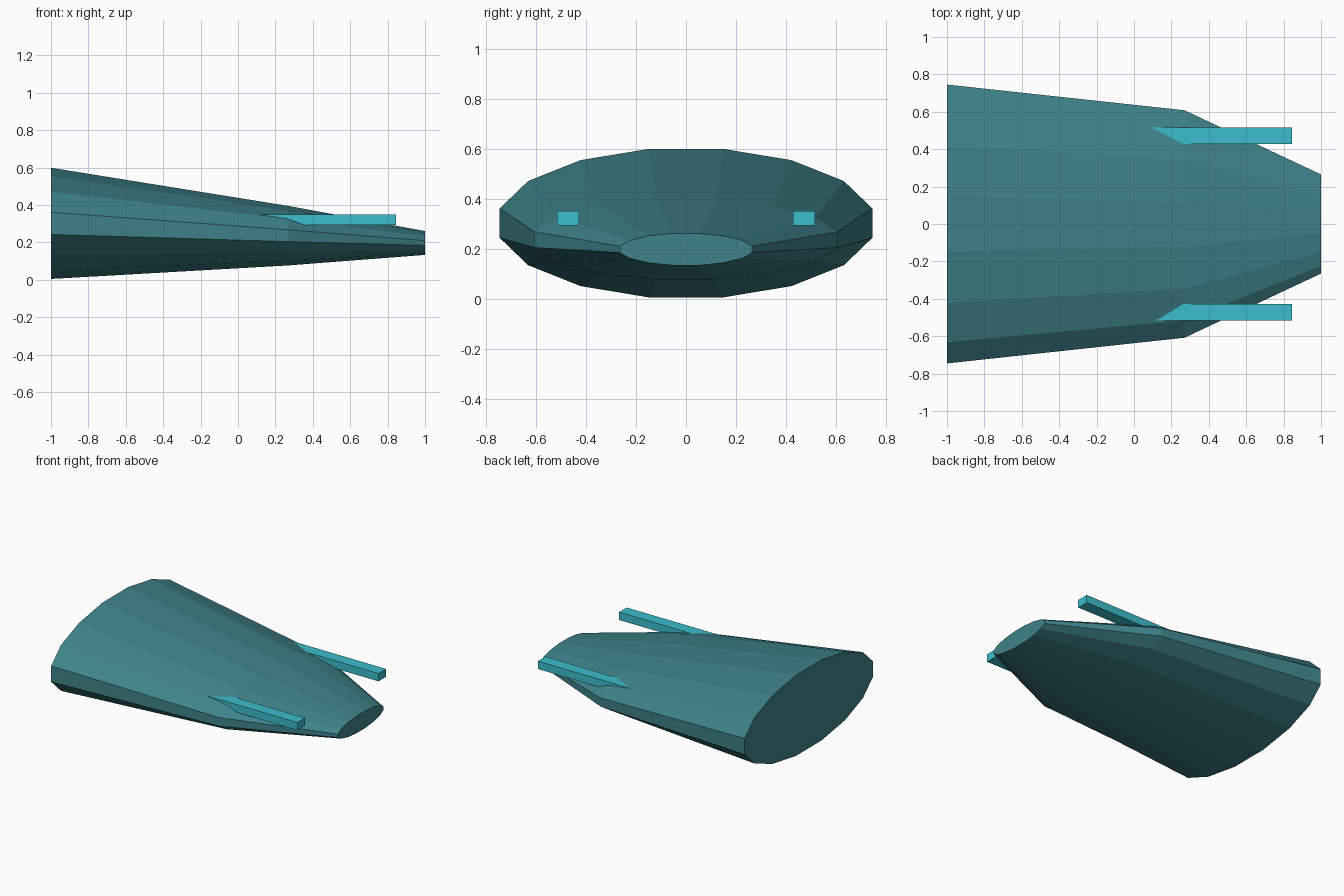
import bpy, bmesh, math

if "Cube" in bpy.data.objects:
    bpy.data.objects.remove(bpy.data.objects["Cube"])


def material(name, color):
    m = bpy.data.materials.new(name)
    m.diffuse_color = (*color, 1)
    m.use_nodes = True
    m.node_tree.nodes["Principled BSDF"].inputs["Base Color"].default_value = m.diffuse_color
    return m


def add_object(name, bm, mat):
    bmesh.ops.recalc_face_normals(bm, faces=bm.faces)
    mesh = bpy.data.meshes.new(name)
    bm.to_mesh(mesh)
    bm.free()
    mesh.materials.append(mat)
    obj = bpy.data.objects.new(name, mesh)
    bpy.context.collection.objects.link(obj)
    return obj


teal = material("dark teal", (0.049, 0.226, 0.255))
cyan = material("bright cyan", (0.045, 0.515, 0.61))

# Hull: sixteen-sided elliptical sections lofted along x
SIDES = 16
sections = [  # x, half width, half height, centre z
    (-1.0, 0.76, 0.303, 0.302),
    (0.27, 0.62, 0.162, 0.236),
    (1.0, 0.27, 0.065, 0.197),
]
bm = bmesh.new()
rings = []
for x, a, b, cz in sections:
    angles = [(i + 0.5) * 2 * math.pi / SIDES for i in range(SIDES)]
    rings.append([bm.verts.new((x, a * math.cos(t), cz + b * math.sin(t))) for t in angles])
for r0, r1 in zip(rings, rings[1:]):
    for i in range(SIDES):
        j = (i + 1) % SIDES
        bm.faces.new((r0[i], r0[j], r1[j], r1[i]))
bm.faces.new(rings[0])
bm.faces.new(rings[-1])
add_object("hull", bm, teal)

# Barrels: square bars that emerge from the upper hull on both sides
X0, X1, Z0, Z1 = 0.05, 0.845, 0.292, 0.35
for name, y in (("left_barrel", 0.4725), ("right_barrel", -0.4725)):
    bm = bmesh.new()
    bmesh.ops.create_cube(bm, size=1)
    bmesh.ops.scale(bm, verts=bm.verts, vec=(X1 - X0, 0.088, Z1 - Z0))
    bmesh.ops.translate(bm, verts=bm.verts, vec=((X0 + X1) / 2, y, (Z0 + Z1) / 2))
    add_object(name, bm, cyan)
